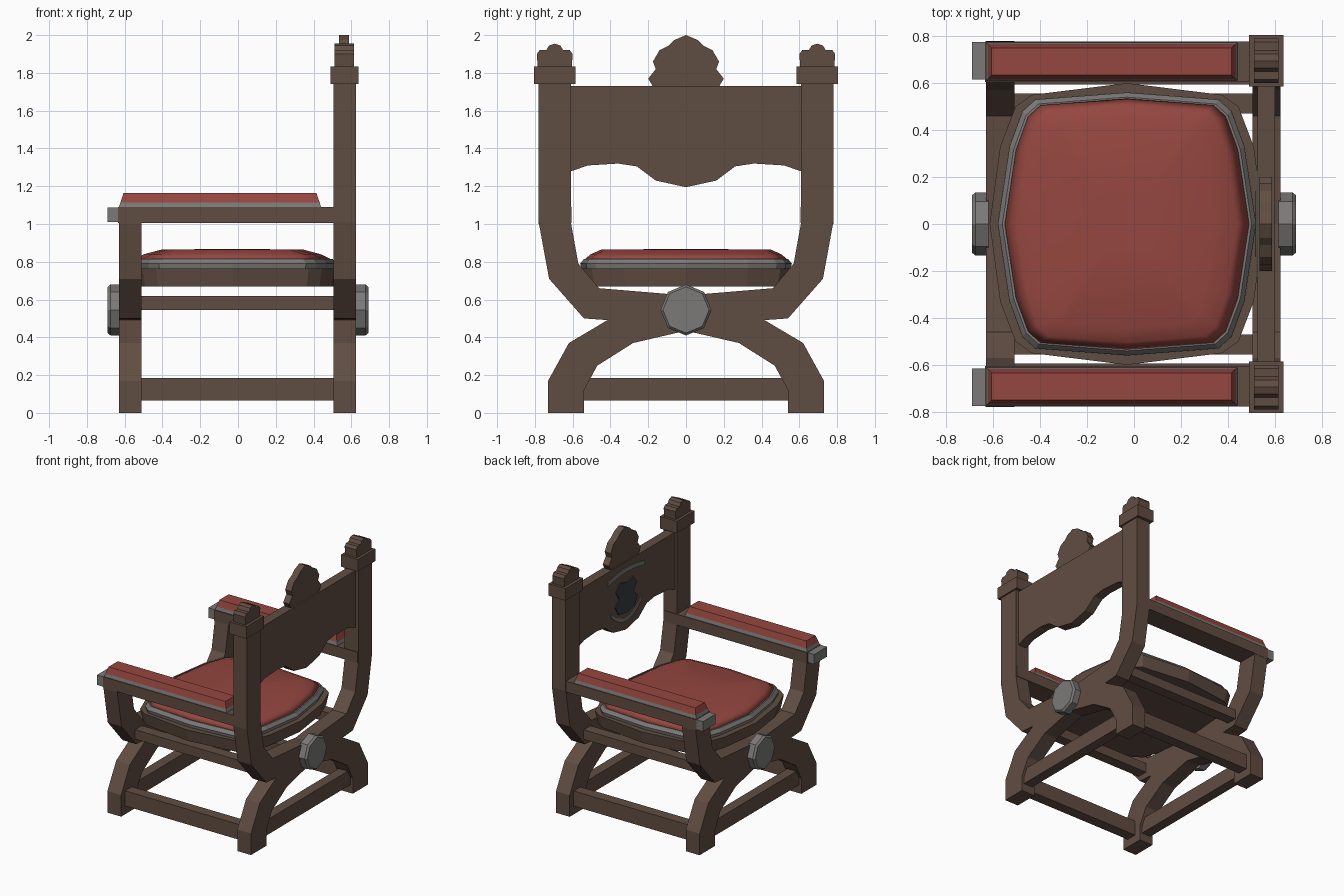
import bpy, bmesh, math

if "Cube" in bpy.data.objects:
    bpy.data.objects.remove(bpy.data.objects["Cube"])


def material(name, rgb):
    m = bpy.data.materials.new(name)
    m.diffuse_color = (*rgb, 1)
    m.use_nodes = True
    m.node_tree.nodes["Principled BSDF"].inputs["Base Color"].default_value = m.diffuse_color
    return m


WOOD = material("brown wood", (0.118, 0.074, 0.055))
RED = material("red upholstery", (0.30, 0.062, 0.051))
METAL = material("grey metal", (0.20, 0.195, 0.19))
DARK = material("dark emblem", (0.04, 0.046, 0.052))


def loft(name, rings, mat):
    """Skin a list of equal-length rings of points and cap both ends."""
    bm = bmesh.new()
    vs = [[bm.verts.new(p) for p in r] for r in rings]
    n = len(rings[0])
    for a, b in zip(vs, vs[1:]):
        for i in range(n):
            j = (i + 1) % n
            bm.faces.new((a[i], a[j], b[j], b[i]))
    bm.faces.new(vs[0])
    bm.faces.new(vs[-1])
    bmesh.ops.recalc_face_normals(bm, faces=bm.faces)
    me = bpy.data.meshes.new(name)
    bm.to_mesh(me)
    bm.free()
    me.materials.append(mat)
    ob = bpy.data.objects.new(name, me)
    bpy.context.collection.objects.link(ob)
    return ob


def prism(name, pts, x0, x1, mat, sy=1):
    """Extrude a (y, z) outline along x; sy = -1 mirrors it."""
    return loft(name, [[(x, y * sy, z) for y, z in pts] for x in (x0, x1)], mat)


def rect(x0, x1, y0, y1, z):
    return [(x0, y0, z), (x1, y0, z), (x1, y1, z), (x0, y1, z)]


def box(name, x0, x1, y0, y1, z0, z1, mat):
    return loft(name, [rect(x0, x1, y0, y1, z0), rect(x0, x1, y0, y1, z1)], mat)


def symmetric(half):
    """Complete an outline given from its centre point outwards to +y."""
    return half + [(-y, z) for y, z in reversed(half) if y > 0]


# S-shaped frame members: foot on one side, crossing to the post on the other
def frame_outline(top):
    return [(-0.73, 0), (-0.73, 0.17), (-0.62, 0.37), (-0.35, 0.53), (-0.1, 0.605),
            (0.1, 0.63), (0.46, 0.66), (0.57, 0.79), (0.61, 1.01), (0.61, top),
            (0.78, top), (0.78, 1.01), (0.725, 0.71), (0.54, 0.5), (0.4, 0.49),
            (0.0, 0.435), (-0.28, 0.37), (-0.47, 0.25), (-0.54, 0.12), (-0.54, 0)]


finial = [(0.605, 1.83), (0.6, 1.9), (0.615, 1.92), (0.65, 1.92), (0.665, 1.945),
          (0.695, 1.955), (0.725, 1.945), (0.74, 1.92), (0.775, 1.92), (0.79, 1.9),
          (0.785, 1.83)]

for s, side in ((1, "left"), (-1, "right")):
    prism(f"{side}_front_frame", frame_outline(1.0), -0.63, -0.51, WOOD, s)
    prism(f"{side}_back_frame", frame_outline(1.75), 0.505, 0.625, WOOD, s)
    ys = lambda a, b: sorted((a * s, b * s))
    # post caps and finials
    box(f"{side}_post_cap", 0.49, 0.637, *ys(0.585, 0.805), 1.74, 1.835, WOOD)
    prism(f"{side}_finial", finial, 0.512, 0.615, WOOD, s)
    # armrest with padded top and metal tip
    box(f"{side}_armrest", -0.635, 0.62, *ys(0.605, 0.778), 1.005, 1.09, WOOD)
    box(f"{side}_arm_tip", -0.69, -0.635, *ys(0.615, 0.775), 1.01, 1.088, METAL)
    loft(f"{side}_pad_trim", [rect(-0.63, 0.44, *ys(0.612, 0.772), 1.09),
                              rect(-0.622, 0.432, *ys(0.618, 0.766), 1.115)], METAL)
    loft(f"{side}_arm_pad", [rect(-0.622, 0.432, *ys(0.618, 0.766), 1.115),
                             rect(-0.606, 0.415, *ys(0.634, 0.75), 1.165)], RED)
    # side rails
    box(f"{side}_seat_rail", -0.52, 0.51, *ys(0.47, 0.555), 0.545, 0.62, WOOD)
    box(f"{side}_foot_stretcher", -0.52, 0.51, *ys(0.595, 0.68), 0.065, 0.185, WOOD)

# stretchers across the front and back feet
for x, n in ((-0.57, "front"), (0.565, "back")):
    box(f"{n}_stretcher", x - 0.04, x + 0.04, -0.55, 0.55, 0.065, 0.185, WOOD)

# octagonal bosses over the crossings
for s, n, x in ((-1, "front", -0.62), (1, "back", 0.615)):
    rings = [[(px, r * math.cos(k * math.pi / 4), 0.545 + r * math.sin(k * math.pi / 4))
              for k in range(8)]
             for px, r in ((x, 0.135), (s * 0.675, 0.135), (s * 0.69, 0.122))]
    loft(f"{n}_boss", rings, METAL)


# seat: bulging rounded outline, given as a quarter
def seat_ring(q, z, kx=1, ky=1, cx=-0.03):
    h = q + [(-x, y) for x, y in reversed(q[:-1])]
    full = h + [(x, -y) for x, y in reversed(h[1:-1])]
    return [(cx + x * kx, y * ky, z) for x, y in full]


wood_q = [(0.585, 0), (0.54, 0.33), (0.475, 0.5), (0.405, 0.55), (0, 0.6)]
trim_q = [(0.55, 0), (0.5, 0.33), (0.445, 0.48), (0.39, 0.53), (0, 0.56)]
loft("seat_base", [seat_ring(wood_q, 0.67, 0.97, 0.97), seat_ring(wood_q, 0.765)], WOOD)
loft("seat_trim", [seat_ring(trim_q, 0.765, 0.99, 0.99), seat_ring(trim_q, 0.79),
                   seat_ring(trim_q, 0.815, 0.965, 0.965)], METAL)
cushion = loft("seat_cushion", [seat_ring(trim_q, 0.81, 0.965, 0.965),
                                seat_ring(trim_q, 0.84, 0.85, 0.9),
                                seat_ring(trim_q, 0.865, 0.68, 0.8),
                                seat_ring(trim_q, 0.867, 0.2, 0.2)], RED)
cushion.data.shade_smooth()

# back panel with scalloped lower edge, and crest
panel = symmetric([(0, 1.195), (0.16, 1.23), (0.26, 1.305), (0.36, 1.32), (0.52, 1.31),
                   (0.62, 1.275), (0.62, 1.73)])
prism("back_panel", panel, 0.525, 0.6, WOOD)
crest = symmetric([(0, 2.0), (0.06, 1.975), (0.09, 1.945), (0.14, 1.92), (0.175, 1.86),
                   (0.16, 1.82), (0.2, 1.77), (0.17, 1.72)])
prism("crest", crest, 0.535, 0.588, WOOD)


# ornament on the front of the panel: small shield between two curved ribbons
def ribbon(name, width, z_mid, z_end, thick):
    ts = [i / 4 - 1 for i in range(9)]
    low = [(t * width, z_mid + (z_end - z_mid) * t * t) for t in ts]
    prism(name, low + [(y, z + thick) for y, z in reversed(low)], 0.519, 0.526, METAL)


ribbon("upper_ribbon", 0.23, 1.65, 1.62, 0.035)
ribbon("lower_ribbon", 0.19, 1.265, 1.36, 0.03)
shield = symmetric([(0, 1.57), (0.08, 1.59), (0.13, 1.53), (0.09, 1.47), (0.14, 1.42),
                    (0.1, 1.35), (0, 1.33)])
prism("shield_plate", shield, 0.518, 0.526, DARK)
